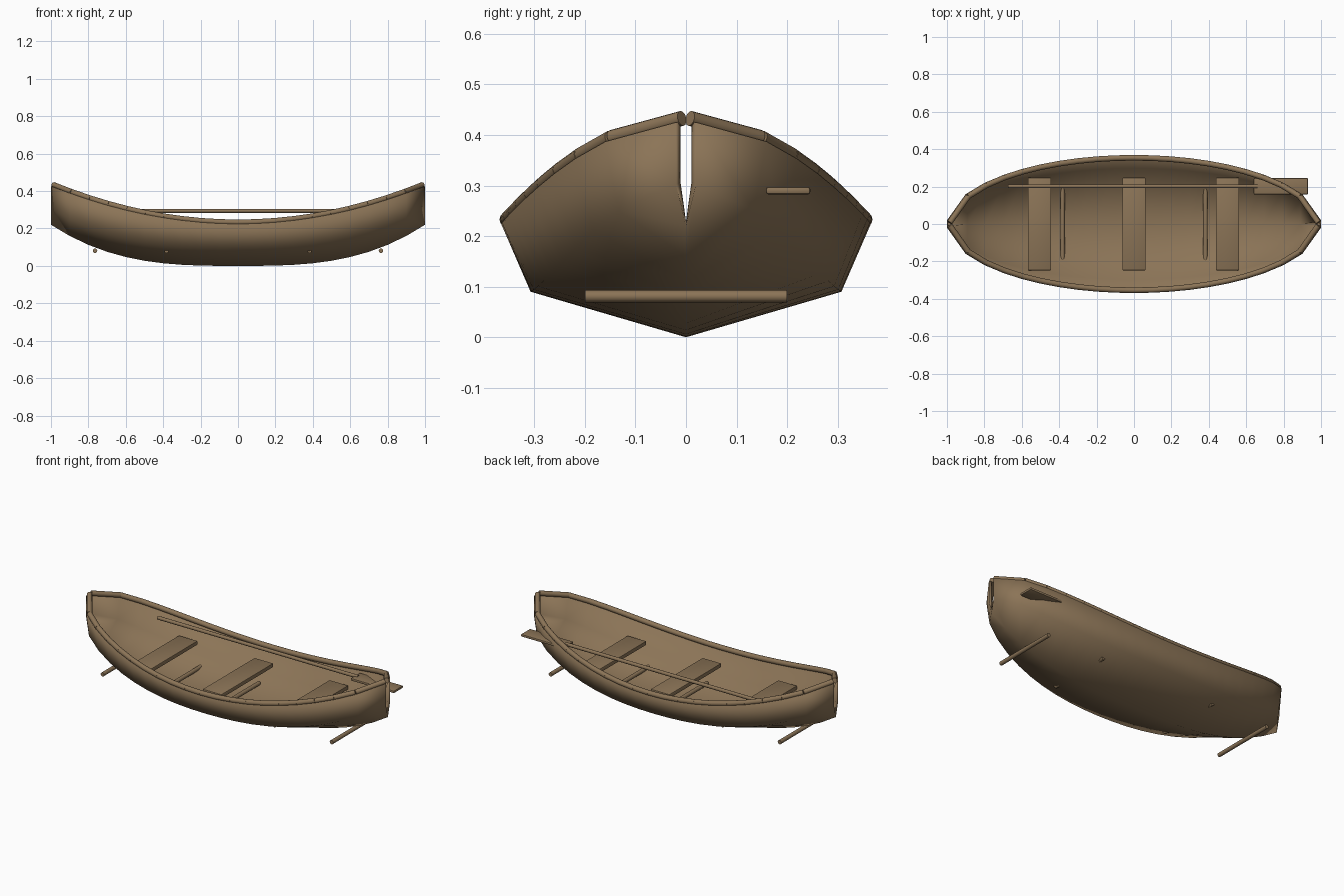
import bpy
import bmesh
import math
from mathutils import Vector

if "Cube" in bpy.data.objects:
    bpy.data.objects.remove(bpy.data.objects["Cube"], do_unlink=True)

wood = bpy.data.materials.new("brown_wood")
wood.use_nodes = True
wood.diffuse_color = (0.26, 0.175, 0.095, 1)
wood.node_tree.nodes["Principled BSDF"].inputs["Base Color"].default_value = wood.diffuse_color


def finish(bm, name, angle=40):
    """Turn a bmesh into a named wooden object with smooth shading."""
    mesh = bpy.data.meshes.new(name)
    bm.to_mesh(mesh)
    bm.free()
    mesh.materials.append(wood)
    obj = bpy.data.objects.new(name, mesh)
    bpy.context.collection.objects.link(obj)
    bpy.ops.object.select_all(action="DESELECT")
    obj.select_set(True)
    bpy.context.view_layer.objects.active = obj
    bpy.ops.object.shade_smooth_by_angle(angle=math.radians(angle))
    return obj


def add_rod(bm, start, end, radius, sides=12):
    start, end = Vector(start), Vector(end)
    axis = end - start
    turn = axis.to_track_quat("Z", "Y").to_matrix().to_4x4()
    turn.translation = (start + end) / 2
    bmesh.ops.create_cone(bm, cap_ends=True, segments=sides, radius1=radius,
                          radius2=radius, depth=axis.length, matrix=turn)


def rod(name, start, end, radius):
    bm = bmesh.new()
    add_rod(bm, start, end, radius)
    return finish(bm, name)


def board(name, centre, size, bevel):
    bm = bmesh.new()
    bmesh.ops.create_cube(bm, size=1)
    bmesh.ops.scale(bm, vec=size, verts=bm.verts)
    bmesh.ops.translate(bm, vec=centre, verts=bm.verts)
    bmesh.ops.bevel(bm, geom=list(bm.edges), offset=bevel, segments=2,
                    profile=0.5, affect="EDGES")
    return finish(bm, name)


# Hull lines: half width, sheer height and keel height along the length
def half_width(x):
    return max(0.366 * math.sqrt(max(0, 1 - x * x)), 0.02)


def sheer(x):
    return 0.225 + 0.2 * x * x


def keel(x):
    return 0.22 * abs(x) ** 3


stations = [i / 10 for i in range(-10, 11)]

# Hull: five-point sections lofted end to end, left open at the tips
bm = bmesh.new()
rows = []
for x in stations:
    w, top, low = half_width(x), sheer(x), keel(x)
    chine_w = max(w * 0.84, 0.02)
    chine_z = low + 0.4 * (top - low)
    section = [(-w, top), (-chine_w, chine_z), (0, low), (chine_w, chine_z), (w, top)]
    rows.append([bm.verts.new((x, y, z)) for y, z in section])
for a, b in zip(rows, rows[1:]):
    for j in range(4):
        bm.faces.new((a[j], a[j + 1], b[j + 1], b[j]))
hull = finish(bm, "hull", 62)
wall = hull.modifiers.new("wall", "SOLIDIFY")
wall.thickness = 0.015
wall.offset = -1

# Gunwales: short round lengths following the sheer
for side, name in ((-1, "right_gunwale"), (1, "left_gunwale")):
    bm = bmesh.new()
    path = [(x * 0.985, side * (half_width(x) - 0.012), sheer(x) + 0.008) for x in stations]
    for p, q in zip(path, path[1:]):
        add_rod(bm, p, q, 0.015)
    finish(bm, name)

# Bench seats
for x, name in ((-0.505, "rear_seat"), (0, "middle_seat"), (0.5, "bow_seat")):
    board(name, (x, 0, 0.187), (0.125, 0.495, 0.024), 0.004)

# Cross ribs
for i in range(-2, 3):
    rod(f"rib_{i + 3}", (i * 0.382, -0.2, 0.081), (i * 0.382, 0.2, 0.081), 0.012)

# Oar
rod("oar_shaft", (-0.675, 0.202, 0.294), (0.66, 0.202, 0.294), 0.0105)
board("oar_blade", (0.785, 0.202, 0.29), (0.29, 0.088, 0.015), 0.005)
